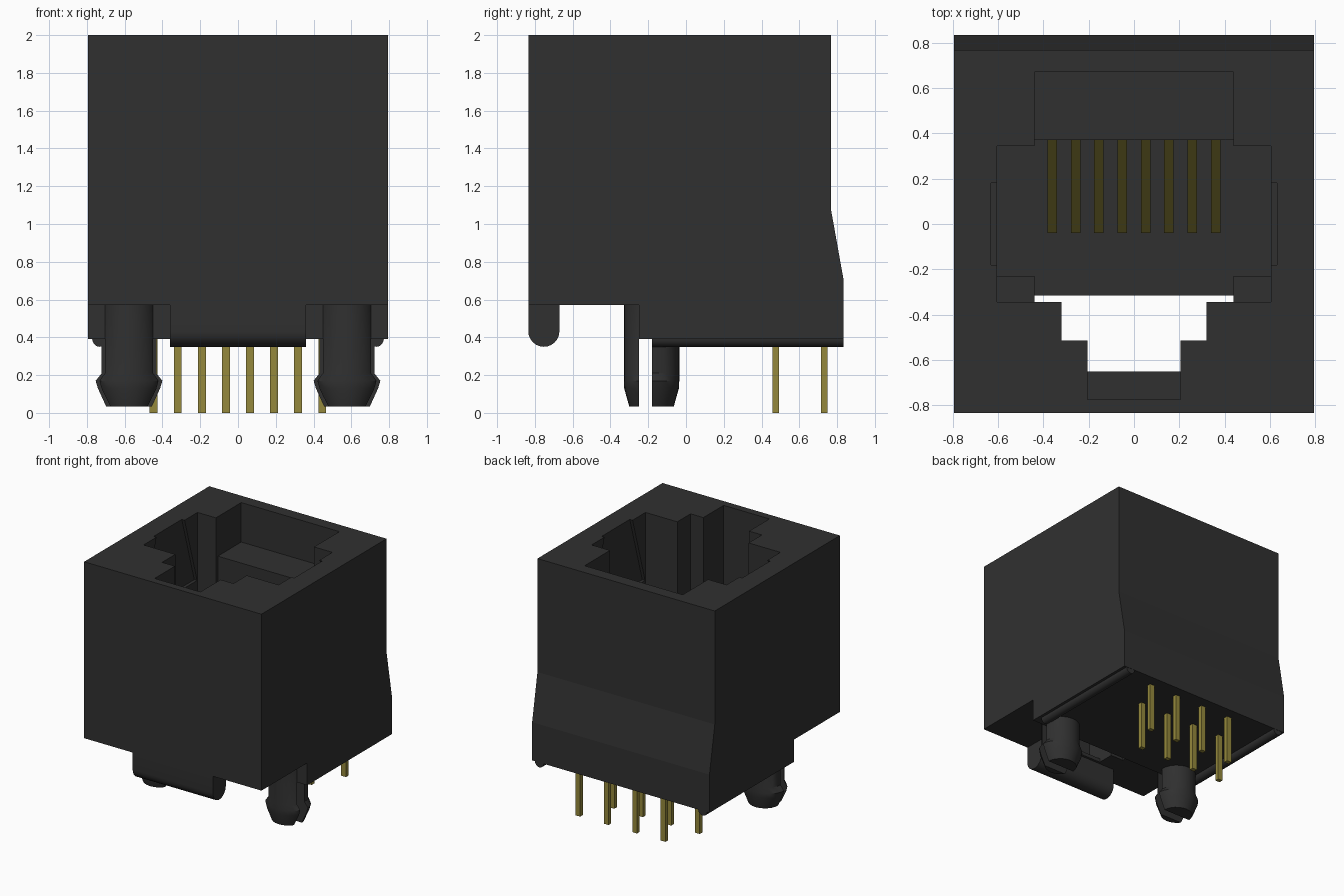
import bpy, bmesh, math
from mathutils import Vector

if "Cube" in bpy.data.objects:
    bpy.data.objects.remove(bpy.data.objects["Cube"], do_unlink=True)


def material(name, rgb):
    m = bpy.data.materials.new(name)
    m.use_nodes = True
    m.diffuse_color = (*rgb, 1)
    m.node_tree.nodes["Principled BSDF"].inputs["Base Color"].default_value = (*rgb, 1)
    return m


BLACK = material("black plastic", (0.030, 0.030, 0.030))
GOLD = material("gold contact", (0.30, 0.25, 0.045))


def finish(name, bm, mat):
    bmesh.ops.recalc_face_normals(bm, faces=bm.faces)
    me = bpy.data.meshes.new(name)
    bm.to_mesh(me)
    bm.free()
    ob = bpy.data.objects.new(name, me)
    bpy.context.collection.objects.link(ob)
    me.materials.append(mat)
    return ob


def extrude_x(name, profile, x0, x1, mat=BLACK):
    """Extrude a (y, z) outline from x0 to x1."""
    bm = bmesh.new()
    face = bm.faces.new([bm.verts.new((x0, y, z)) for y, z in profile])
    ext = bmesh.ops.extrude_face_region(bm, geom=[face])
    moved = [g for g in ext["geom"] if isinstance(g, bmesh.types.BMVert)]
    bmesh.ops.translate(bm, verts=moved, vec=(x1 - x0, 0, 0))
    return finish(name, bm, mat)


def box(name, x0, x1, y0, y1, z0, z1, mat=BLACK):
    return extrude_x(name, [(y0, z0), (y1, z0), (y1, z1), (y0, z1)], x0, x1, mat)


def activate(ob):
    bpy.ops.object.select_all(action="DESELECT")
    ob.select_set(True)
    bpy.context.view_layer.objects.active = ob


def cut(ob, cutter):
    mod = ob.modifiers.new("cut", "BOOLEAN")
    mod.operation, mod.solver, mod.object = "DIFFERENCE", "EXACT", cutter
    activate(ob)
    bpy.ops.object.modifier_apply(modifier=mod.name)
    bpy.data.objects.remove(cutter, do_unlink=True)


def smooth(ob):
    activate(ob)
    bpy.ops.object.shade_smooth_by_angle(angle=math.radians(30))


# Housing: side profile with a kicked-out back and a raised front underside
body = extrude_x("housing", [
    (-0.835, 0.57), (-0.25, 0.57), (-0.25, 0.39), (0.835, 0.39),
    (0.835, 0.70), (0.767, 1.08), (0.767, 2.0), (-0.835, 2.0)], -0.795, 0.795)

# Plug cavity: half width, y range, floor height
for hw, y0, y1, floor in [
    (0.605, -0.23, 0.345, 0.75),    # main plug space
    (0.605, -0.345, -0.20, 0.95),   # space above the corner ledges
    (0.44, -0.32, 0.37, 0.75),      # contact wall
    (0.44, -0.345, -0.315, 0.50),   # gap through the floor
    (0.44, 0.30, 0.67, 1.68),       # shallow back pocket
    (0.32, -0.515, -0.33, 0.50),    # wide latch slot
    (0.205, -0.65, -0.50, 0.50),    # narrow latch slot
    (0.205, -0.775, -0.64, 0.60),   # latch toe pocket
]:
    cut(body, box("cutter", -hw, hw, y0, y1, floor, 2.1))

# Flared recesses in the cavity side walls
for s in (-1, 1):
    cut(body, extrude_x("cutter", [(-0.18, 2.1), (-0.18, 2.0), (-0.34, 1.45),
                                   (0.34, 1.45), (0.18, 2.0), (0.18, 2.1)],
                        s * 0.58, s * 0.63))

# Front foot with a rounded bottom edge
arc = [(-0.7525 + 0.0825 * math.cos(a), 0.4325 + 0.0825 * math.sin(a))
       for a in (math.pi + math.pi * i / 12 for i in range(13))]
smooth(extrude_x("front_foot", [(-0.835, 0.575)] + arc + [(-0.67, 0.575)], -0.36, 0.36))


def rib(name, x):
    """Half-round rail running front to back under the housing."""
    bm = bmesh.new()
    ring = [bm.verts.new((x + 0.04 * math.cos(a), -0.18, 0.392 + 0.042 * math.sin(a)))
            for a in (math.pi + math.pi * i / 10 for i in range(11))]
    face = bm.faces.new(ring)
    ext = bmesh.ops.extrude_face_region(bm, geom=[face])
    moved = [g for g in ext["geom"] if isinstance(g, bmesh.types.BMVert)]
    bmesh.ops.translate(bm, verts=moved, vec=(0, 1.013, 0))
    smooth(finish(name, bm, BLACK))


def peg(name, x):
    """Split locating peg with a barb flaring sideways."""
    n = 24
    bm = bmesh.new()
    rings = []
    for z, rx, ry in [(0.58, 0.145, 0.147), (0.21, 0.145, 0.147),
                      (0.17, 0.177, 0.147), (0.13, 0.165, 0.145), (0.035, 0.122, 0.118)]:
        rings.append([bm.verts.new((x + rx * math.cos(2 * math.pi * i / n),
                                    -0.1825 + ry * math.sin(2 * math.pi * i / n), z))
                      for i in range(n)])
    for a, b in zip(rings, rings[1:]):
        for i in range(n):
            bm.faces.new((a[i], a[(i + 1) % n], b[(i + 1) % n], b[i]))
    bm.faces.new(rings[0])
    bm.faces.new(rings[-1])
    ob = finish(name, bm, BLACK)
    cut(ob, box("cutter", x - 0.3, x + 0.3, -0.25, -0.18, -0.1, 0.395))
    smooth(ob)


for side, s in (("left", 1), ("right", -1)):
    rib(side + "_rib", s * 0.732)
    peg(side + "_peg", s * 0.577)

# Solder pins in two staggered rows, and slanted spring contacts in the cavity
for i in range(8):
    px = 0.446 - 0.1275 * i
    py = 0.732 if i % 2 == 0 else 0.475
    box(f"pin_{i + 1}", px - 0.021, px + 0.021, py - 0.017, py + 0.017, 0, 0.42, GOLD)
    cx = 0.36 - 0.1029 * i
    extrude_x(f"contact_{i + 1}", [(0.375, 1.50), (-0.04, 0.95), (-0.04, 0.90), (0.375, 1.45)],
              cx - 0.021, cx + 0.021, GOLD)
